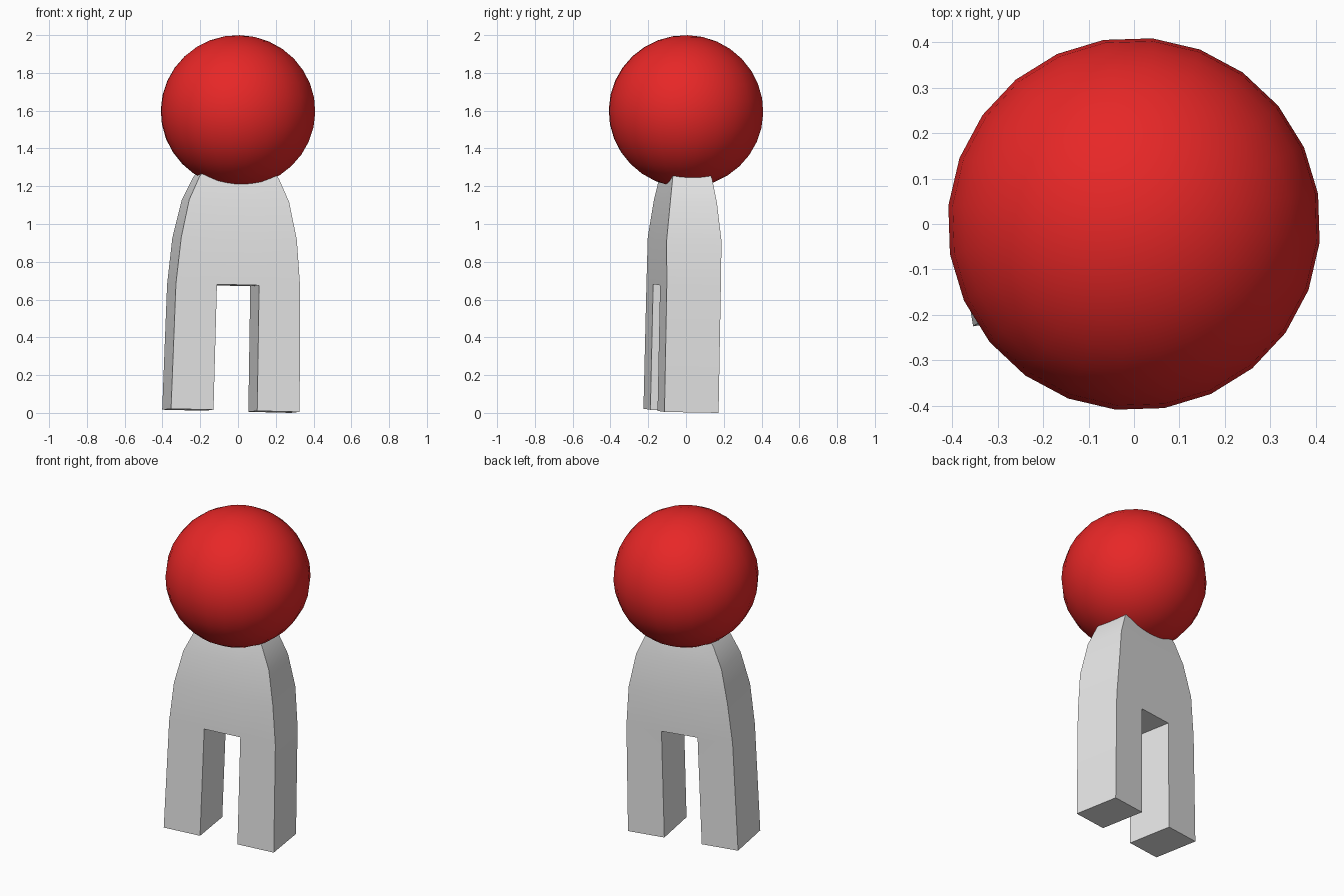
import bpy
import bmesh
from math import radians

if "Cube" in bpy.data.objects:
    bpy.data.objects.remove(bpy.data.objects["Cube"], do_unlink=True)


def material(name, rgb):
    mat = bpy.data.materials.new(name)
    mat.use_nodes = True
    mat.diffuse_color = (*rgb, 1)
    mat.node_tree.nodes["Principled BSDF"].inputs["Base Color"].default_value = (*rgb, 1)
    return mat


def finish(obj, mat, angle):
    obj.data.materials.append(mat)
    bpy.ops.object.select_all(action="DESELECT")
    obj.select_set(True)
    bpy.context.view_layer.objects.active = obj
    bpy.ops.object.shade_smooth_by_angle(angle=radians(angle))


red = material("red", (0.8, 0.02, 0.02))
grey = material("light grey", (0.8, 0.8, 0.8))

# Body with two legs: sections of (height, half width, half depth)
sections = [(0, 0.345, 0.145), (0.665, 0.333, 0.145), (0.91, 0.31, 0.147),
            (1.11, 0.268, 0.125), (1.235, 0.212, 0.106), (1.31, 0.15, 0.085)]
SLOT = 0.34  # slot width as a share of the body width

bm = bmesh.new()
rows = []
for z, w, d in sections:
    rows.append([[bm.verts.new((w * t, v, z)) for t in (-1, -SLOT, SLOT, 1)]
                 for v in (-d, d)])

for r, (low, high) in enumerate(zip(rows, rows[1:])):
    # Front and back, leaving the gap between the legs open
    for side in (0, 1):
        for c in range(3):
            if r or c != 1:
                bm.faces.new((low[side][c], low[side][c + 1],
                              high[side][c + 1], high[side][c]))
    # Outer walls, plus the inner leg walls on the lowest row
    for c in (0, 3) if r else range(4):
        bm.faces.new((low[0][c], low[1][c], high[1][c], high[0][c]))

# Soles, slot ceiling and top cap
for row, columns in ((rows[0], (0, 2)), (rows[1], (1,)), (rows[-1], range(3))):
    for c in columns:
        bm.faces.new((row[0][c], row[0][c + 1], row[1][c + 1], row[1][c]))
bmesh.ops.recalc_face_normals(bm, faces=bm.faces)

mesh = bpy.data.meshes.new("body")
bm.to_mesh(mesh)
bm.free()
body = bpy.data.objects.new("body", mesh)
bpy.context.collection.objects.link(body)
body.location = (-0.0375, -0.0265, 0.011)
body.rotation_euler = (radians(-1), radians(1.4), radians(9.3))
finish(body, grey, 30)

# Round head
bpy.ops.mesh.primitive_uv_sphere_add(segments=24, ring_count=16, radius=0.411,
                                     location=(0, 0, 1.597))
head = bpy.context.object
head.name = "head"
head.scale.z = 0.98
head.rotation_euler = (radians(-1), radians(1.4), radians(9.3))
finish(head, red, 60)
